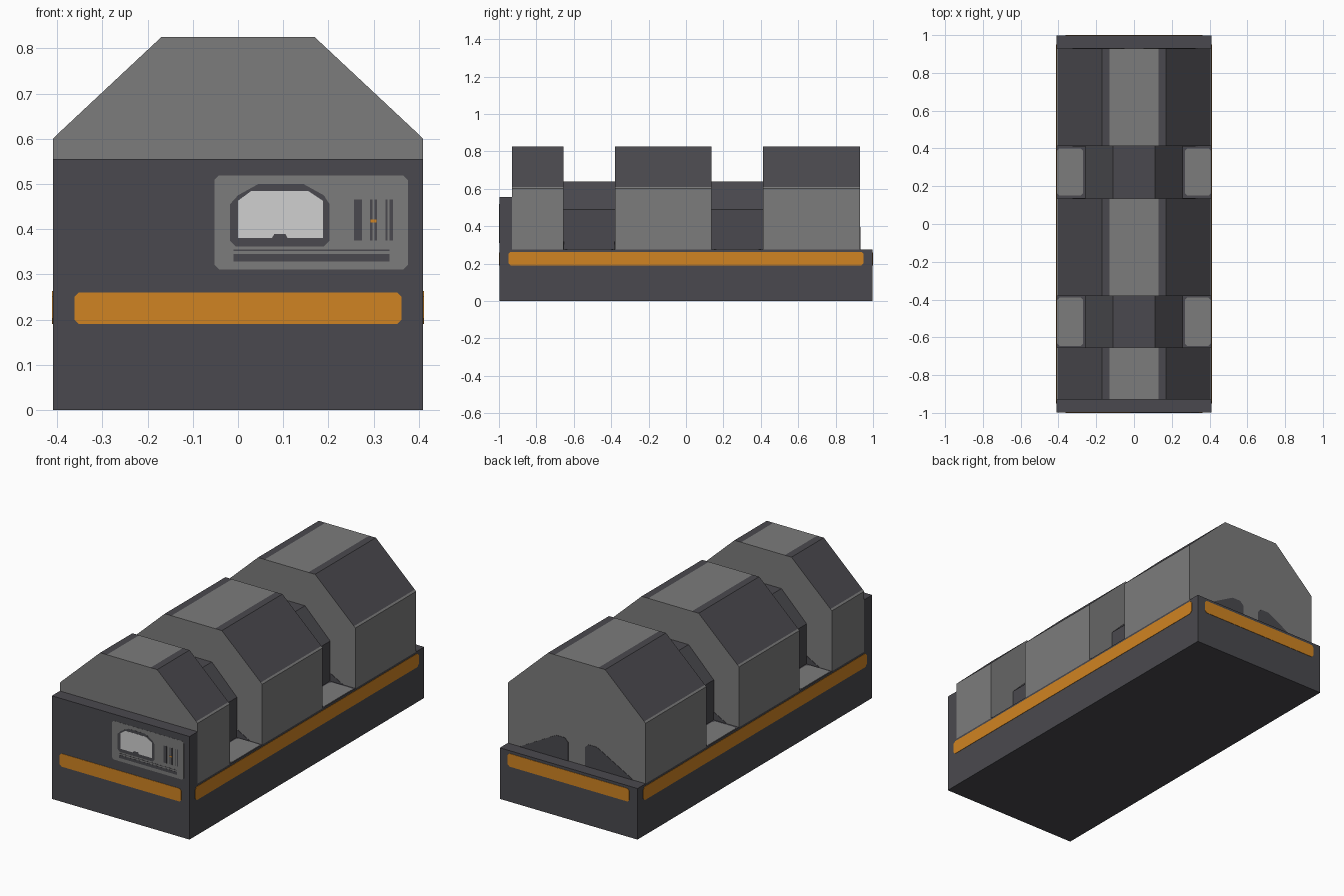
import bpy, math

if "Cube" in bpy.data.objects:
    bpy.data.objects.remove(bpy.data.objects["Cube"])


def material(name, rgb):
    m = bpy.data.materials.new(name)
    m.diffuse_color = (*[(c / 255 / 12.92 if c < 11 else ((c / 255 + 0.055) / 1.055) ** 2.4) for c in rgb], 1)
    m.use_nodes = True
    m.node_tree.nodes["Principled BSDF"].inputs["Base Color"].default_value = m.diffuse_color
    return m


DARK = material("dark grey", (74, 73, 78))
GREY = material("mid grey", (124, 124, 124))
ORANGE = material("orange", (208, 132, 34))
WHITE = material("pale grey", (208, 208, 208))


def prism(name, pts, place, a, b, mats, rule=None):
    """Extrude a 2D outline from depth a to b; place(u, v, d) gives the 3D point."""
    n = len(pts)
    verts = [place(u, v, d) for d in (a, b) for u, v in pts]
    faces = [tuple(range(n)), tuple(range(2 * n - 1, n - 1, -1))]
    faces += [(i, i + n, (i + 1) % n + n, (i + 1) % n) for i in range(n)]
    me = bpy.data.meshes.new(name)
    me.from_pydata(verts, [], faces)
    for m in mats:
        me.materials.append(m)
    ob = bpy.data.objects.new(name, me)
    bpy.context.collection.objects.link(ob)
    # consistent outward normals
    import bmesh
    bm = bmesh.new()
    bm.from_mesh(me)
    bmesh.ops.recalc_face_normals(bm, faces=bm.faces)
    bm.to_mesh(me)
    bm.free()
    if rule:
        for p in me.polygons:
            p.material_index = rule(p)
    return ob


def along_y(u, v, d):
    return (u, d, v)


def along_x(u, v, d):
    return (d, u, v)


def along_z(u, v, d):
    return (u, v, d)


def rect(x0, x1, z0, z1, c=0.0):
    """Rectangle with optional clipped corners."""
    if c == 0:
        return [(x0, z0), (x1, z0), (x1, z1), (x0, z1)]
    return [(x0 + c, z0), (x1 - c, z0), (x1, z0 + c), (x1, z1 - c),
            (x1 - c, z1), (x0 + c, z1), (x0, z1 - c), (x0, z0 + c)]


def mirrored(half):
    return half + [(-x, z) for x, z in reversed(half)]


W, L, FLOOR = 0.41, 0.998, 0.275

# Base slab and raised front plate
prism("base", rect(-W, W, 0, FLOOR), along_y, -L, L, [DARK])
prism("front_plate", rect(-W, W, FLOOR, 0.555), along_y, -L, -0.93, [DARK])

# Inner hull seen between the housings
hull = mirrored([(0.26, FLOOR), (0.26, 0.49), (0.11, 0.64)])
prism("inner_hull", hull, along_y, -0.9, 0.9, [DARK])

# Housings: grey shells with dark slopes and dark top edges
shell = mirrored([(W, FLOOR), (W, 0.6), (0.402, 0.608), (0.17, 0.825), (0.13, 0.825)])


def shell_rule(p):
    if abs(p.normal.y) > 0.5:
        return 0
    x, z = abs(p.center.x), p.center.z
    return 1 if z > 0.65 and x > 0.1 else 0


housings = [(-0.93, -0.655), (-0.38, 0.135), (0.413, 0.93)]
foot = [(0.05, FLOOR), (0.34, FLOOR), (0.14, 0.385), (0.12, 0.395), (0.07, 0.395), (0.05, 0.375)]
for i, (y0, y1) in enumerate(housings):
    prism(f"housing_{i}", shell, along_y, y0, y1, [GREY, DARK], shell_rule)
    # dark painted feet on both end faces
    for y, s in ((y0, -1), (y1, 1)):
        for side in (-1, 1):
            prism("end_marking", [(side * x, z) for x, z in foot], along_y,
                  y, y + s * 0.002, [DARK])

# Grey floor plates in the gaps
for y0, y1 in ((-0.645, -0.39), (0.15, 0.4)):
    for side in (-1, 1):
        pts = [(side * x, y) for x, y in rect(0.27, W - 0.003, y0, y1, 0.012)]
        prism("gap_floor_plate", pts, along_z, FLOOR, FLOOR + 0.002, [GREY])

# Orange stripes around the base
for s in (-1, 1):
    prism("side_stripe", rect(-0.95, 0.95, 0.19, 0.263, 0.012), along_x,
          s * W, s * (W + 0.002), [ORANGE])
    prism("end_stripe", rect(-0.362, 0.362, 0.19, 0.26, 0.01), along_y,
          s * L, s * (L + 0.002), [ORANGE])


# Front display panel, built in thin layers
def layer(name, pts, level, mat):
    prism(name, pts, along_y, -L, -L - 0.0007 * level, [mat])


layer("display_panel", rect(-0.052, 0.376, 0.311, 0.519, 0.01), 1, GREY)
layer("display_frame", [(-0.018, 0.375), (-0.005, 0.362), (0.19, 0.362), (0.203, 0.375),
                        (0.203, 0.455), (0.19, 0.475), (0.145, 0.5), (0.045, 0.5),
                        (0.0, 0.475), (-0.018, 0.455)], 2, DARK)
layer("display_screen", [(0, 0.38), (0.075, 0.38), (0.08, 0.389), (0.105, 0.389), (0.11, 0.38),
                         (0.188, 0.38), (0.188, 0.463), (0.155, 0.485), (0.03, 0.485),
                         (0, 0.463)], 3, WHITE)
layer("display_slot", rect(-0.01, 0.335, 0.329, 0.345), 2, DARK)
layer("display_line", rect(-0.01, 0.335, 0.352, 0.355), 2, DARK)
for x, w in ((0.257, 0.018), (0.292, 0.006), (0.302, 0.006), (0.327, 0.004), (0.335, 0.008)):
    layer("display_bar", rect(x, x + w, 0.375, 0.466), 2, DARK)
layer("display_light", rect(0.293, 0.307, 0.415, 0.421), 3, ORANGE)
